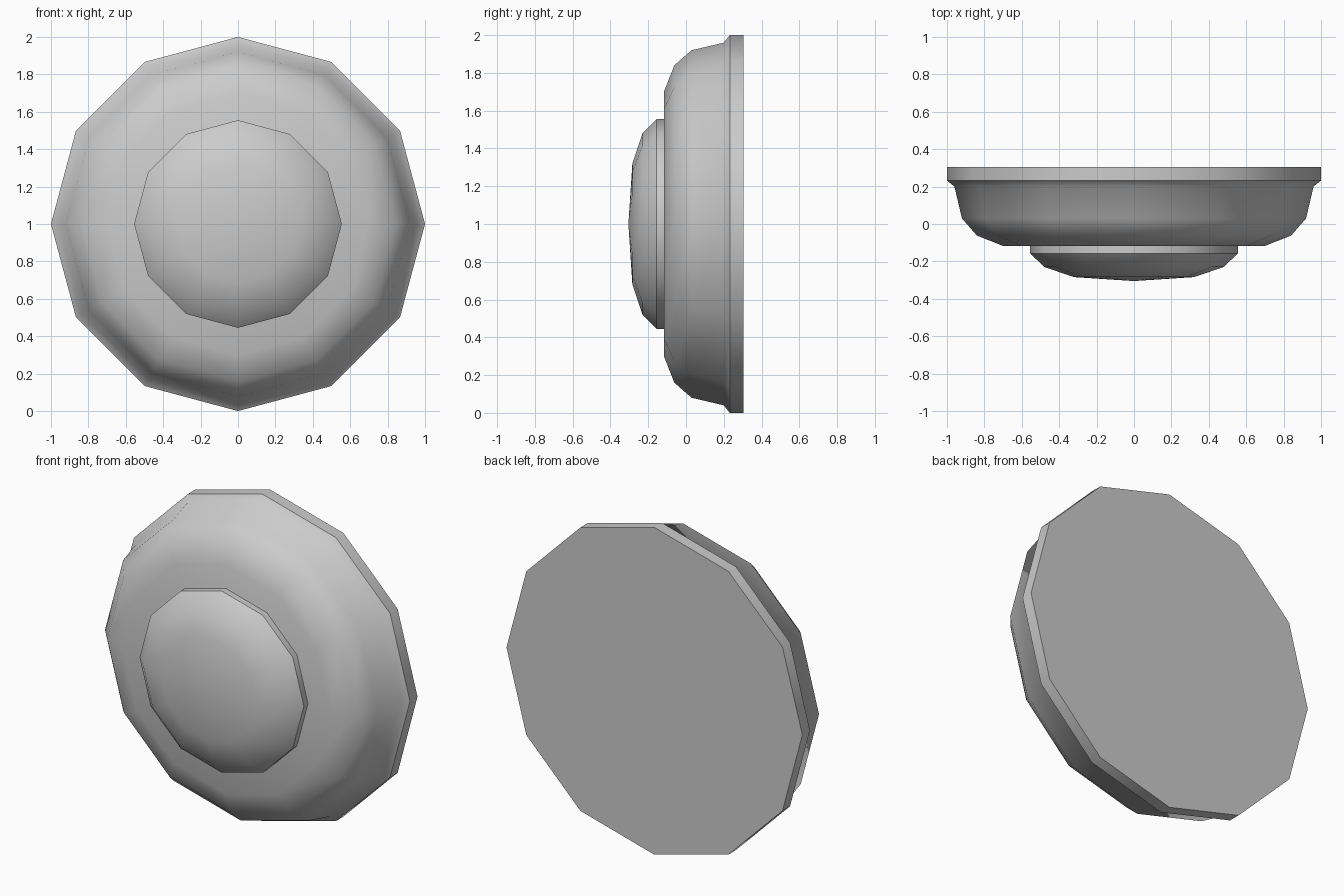
import bpy, bmesh, math
from mathutils import Matrix, Vector

cube = bpy.data.objects.get("Cube")
if cube:
    bpy.data.objects.remove(cube, do_unlink=True)

SIDES = 12

grey = bpy.data.materials.new("light_grey")
grey.use_nodes = True
colour = (0.6, 0.6, 0.6, 1)
grey.diffuse_color = colour
grey.node_tree.nodes["Principled BSDF"].inputs["Base Color"].default_value = colour


def lathe(name, profile):
    """Spin a (radius, depth) profile around the front-to-back axis."""
    bm = bmesh.new()
    verts = [bm.verts.new((r, y, 0)) for r, y in profile]
    edges = [bm.edges.new(pair) for pair in zip(verts, verts[1:])]
    bmesh.ops.spin(bm, geom=verts + edges, cent=(0, 0, 0), axis=(0, 1, 0),
                   angle=math.tau, steps=SIDES, use_duplicate=False)
    bmesh.ops.remove_doubles(bm, verts=bm.verts, dist=0.0005)
    bmesh.ops.recalc_face_normals(bm, faces=bm.faces)
    bmesh.ops.translate(bm, verts=bm.verts, vec=(0, 0, 1))
    mesh = bpy.data.meshes.new(name)
    bm.to_mesh(mesh)
    bm.free()
    mesh.materials.append(grey)
    obj = bpy.data.objects.new(name, mesh)
    bpy.context.collection.objects.link(obj)
    bpy.ops.object.select_all(action="DESELECT")
    obj.select_set(True)
    bpy.context.view_layer.objects.active = obj
    bpy.ops.object.shade_smooth_by_angle(angle=math.radians(42))
    return obj


# Flat-backed base with rim and rounded shoulder
lathe("base", [(0, 0.305), (1, 0.305), (1, 0.232), (0.96, 0.2), (0.92, 0.03),
               (0.84, -0.062), (0.7, -0.117), (0, -0.117)])

# Domed push button on the front
lathe("button", [(0, -0.1), (0.555, -0.1), (0.555, -0.157), (0.48, -0.23),
                 (0.32, -0.284), (0, -0.305)])
